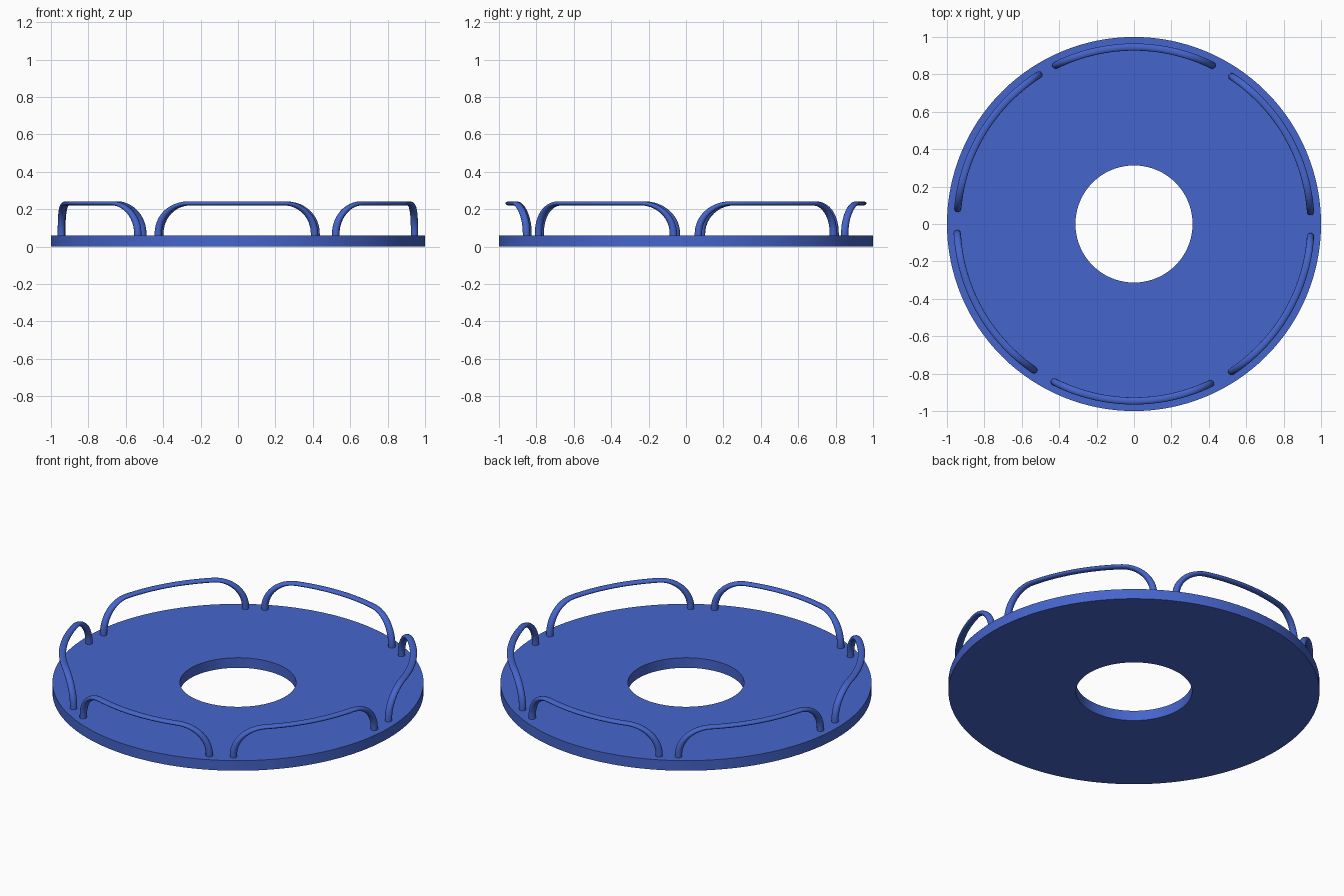
import bpy, bmesh, math

if "Cube" in bpy.data.objects:
    bpy.data.objects.remove(bpy.data.objects["Cube"])

SEG = 128
THICK = 0.06
RAIL_R = 0.946
FLAT = 0.58          # rails are flattened vertically

blue = bpy.data.materials.new("blue")
blue.diffuse_color = (0.06, 0.13, 0.60, 1)
blue.use_nodes = True
blue.node_tree.nodes["Principled BSDF"].inputs["Base Color"].default_value = blue.diffuse_color


# Ring-shaped base plate: rectangular section swept around z
def make_plate():
    bm = bmesh.new()
    section = [(1.0, 0), (1.0, THICK), (0.313, THICK), (0.313, 0)]
    rings = []
    for i in range(SEG):
        a = 2 * math.pi * i / SEG
        rings.append([bm.verts.new((r * math.cos(a), r * math.sin(a), z)) for r, z in section])
    for i in range(SEG):
        p, q = rings[i], rings[(i + 1) % SEG]
        for j in range(4):
            k = (j + 1) % 4
            bm.faces.new((p[j], q[j], q[k], p[k]))
    bmesh.ops.recalc_face_normals(bm, faces=bm.faces)
    me = bpy.data.meshes.new("base_plate")
    bm.to_mesh(me)
    bm.free()
    me.materials.append(blue)
    ob = bpy.data.objects.new("base_plate", me)
    bpy.context.collection.objects.link(ob)
    bpy.context.view_layer.objects.active = ob
    ob.select_set(True)
    bpy.ops.object.shade_smooth_by_angle(angle=math.radians(35))


# Curved guard rail: two feet, rounded corners, arc-shaped top bar
def make_rail(name, centre):
    half, corner, z0, z1 = 26.2, 10.5, 0.07, 0.231
    side = [(half, 0.03)]
    for i in range(13):
        t = math.pi / 2 * i / 12
        side.append((half - corner * (1 - math.cos(t)), z0 + (z1 - z0) * math.sin(t)))
    inner = half - corner
    bar = [(inner - 2 * inner * i / 16, z1) for i in range(1, 16)]
    path = side + bar + [(-a, z) for a, z in reversed(side)]

    cu = bpy.data.curves.new(name, 'CURVE')
    cu.dimensions = '3D'
    cu.bevel_depth = 0.0195
    cu.bevel_resolution = 4
    cu.use_fill_caps = True
    sp = cu.splines.new('POLY')
    sp.points.add(len(path) - 1)
    for pt, (a, z) in zip(sp.points, path):
        t = math.radians(centre + a)
        pt.co = (RAIL_R * math.cos(t), RAIL_R * math.sin(t), z / FLAT, 1)
    sp.use_smooth = True
    cu.materials.append(blue)
    ob = bpy.data.objects.new(name, cu)
    ob.scale.z = FLAT
    bpy.context.collection.objects.link(ob)


make_plate()
for n, centre in enumerate((30.2, 90, 148.75, 209.3, 269.4, 329.7)):
    make_rail(f"guard_rail_{n + 1}", centre)
